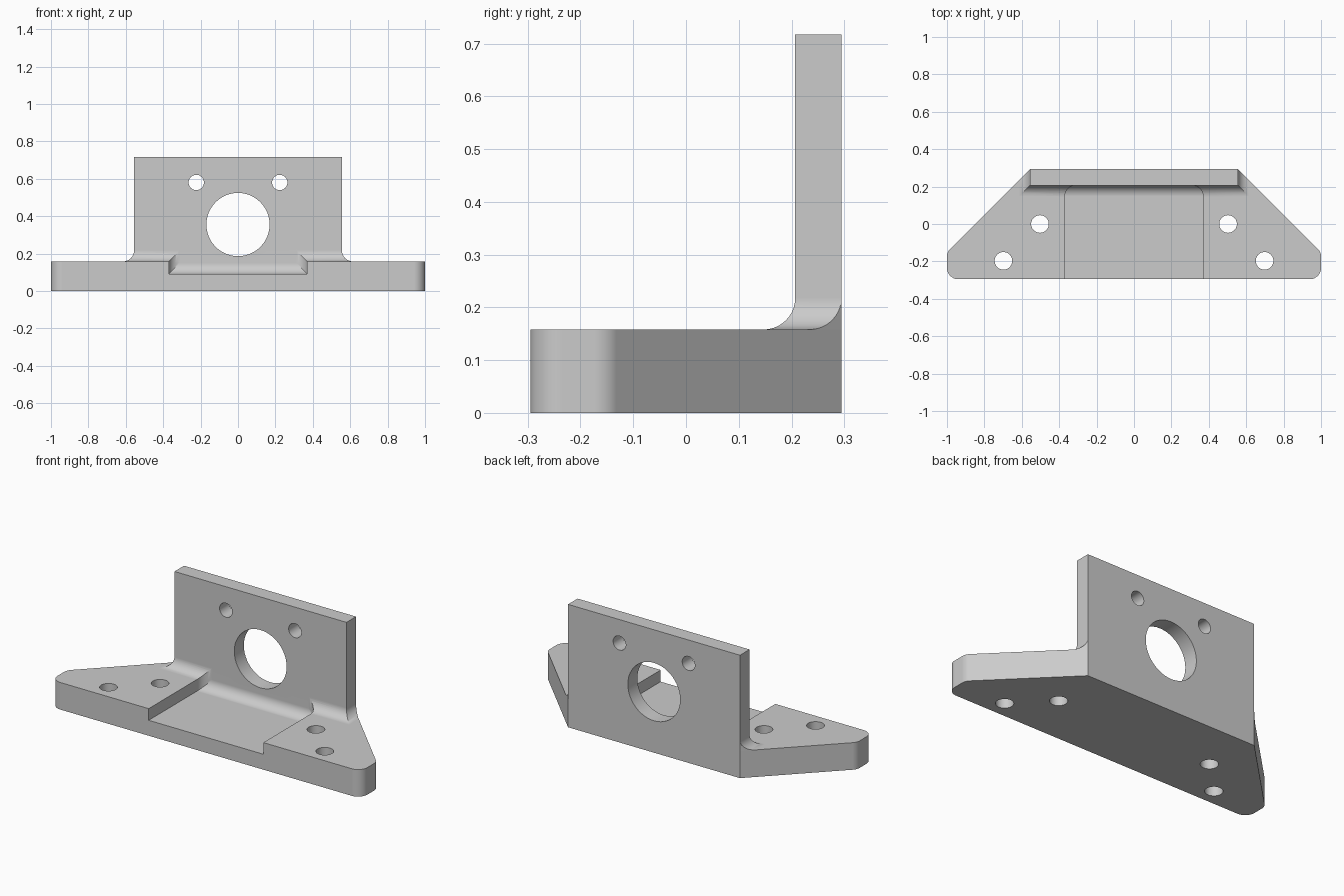
import bpy, bmesh
from math import sin, cos, tan, asin, pi, sqrt, radians
from mathutils import Vector

cube = bpy.data.objects.get("Cube")
if cube:
    bpy.data.objects.remove(cube, do_unlink=True)

# Main dimensions
BASE_TOP, TOP = 0.158, 0.717
FRONT, BACK = -0.295, 0.295
HALF_WALL, WALL_FRONT = 0.555, 0.207
R = 0.06
STEPS = 10

grey = bpy.data.materials.new("plain grey")
grey.use_nodes = True
grey.diffuse_color = (0.6, 0.6, 0.6, 1)
grey.node_tree.nodes["Principled BSDF"].inputs["Base Color"].default_value = grey.diffuse_color


def loft(name, rings):
    """Closed solid through rings given as (points, z)."""
    bm = bmesh.new()
    loops = [[bm.verts.new((x, y, z)) for x, y in pts] for pts, z in rings]
    for a, b in zip(loops, loops[1:]):
        for i in range(len(a)):
            j = (i + 1) % len(a)
            bm.faces.new((a[i], a[j], b[j], b[i]))
    bm.faces.new(loops[0][::-1])
    bm.faces.new(loops[-1])
    bmesh.ops.recalc_face_normals(bm, faces=bm.faces)
    mesh = bpy.data.meshes.new(name)
    bm.to_mesh(mesh)
    bm.free()
    mesh.materials.append(grey)
    obj = bpy.data.objects.new(name, mesh)
    bpy.context.collection.objects.link(obj)
    return obj


def rounded(prev, corner, nxt, r):
    """Arc that rounds a corner of an outline."""
    p = Vector(corner)
    a, b = (Vector(prev) - p).normalized(), (Vector(nxt) - p).normalized()
    half = a.angle(b) / 2
    centre = p + (a + b).normalized() * (r / sin(half))
    start = p + a * (r / tan(half)) - centre
    end = p + b * (r / tan(half)) - centre
    return [centre + start.lerp(end, i / STEPS).normalized() * r
            for i in range(STEPS + 1)]


def flare(t):
    """Sideways reach of a concave fillet at fraction t of its height."""
    return R * (1 - sqrt(max(0, 1 - (1 - t) ** 2)))


def combine(obj, other, operation):
    mod = obj.modifiers.new("combine", 'BOOLEAN')
    mod.operation, mod.solver, mod.object = operation, 'EXACT', other
    bpy.context.view_layer.objects.active = obj
    bpy.ops.object.modifier_apply(modifier=mod.name)
    bpy.data.objects.remove(other, do_unlink=True)


def drill(obj, x, y, z, r, along_y=False):
    bpy.ops.mesh.primitive_cylinder_add(
        vertices=48, radius=r, depth=0.6, location=(x, y, z),
        rotation=(pi / 2 if along_y else 0, 0, 0))
    cutter = bpy.context.object
    cutter.data.materials.append(grey)
    combine(obj, cutter, 'DIFFERENCE')


# Base: trapezoid with rounded front and side corners
front, side, rear = (1, FRONT), (1, -0.15), (HALF_WALL, BACK)
right = rounded((0, FRONT), front, side, R) + rounded(front, side, rear, R) + [Vector(rear)]
outline = right + [Vector((-p.x, p.y)) for p in reversed(right)]
bracket = loft("mounting_bracket", [(outline, 0), (outline, BASE_TOP)])

# Upright wall, flaring into the base and trimmed by its slanted sides
fillet = [(1 - cos(i / STEPS * pi / 2)) for i in range(STEPS + 1)]


def wall_ring(o):
    w, e = HALF_WALL + o, 0.0005
    half = [(w, WALL_FRONT - o), (w, BACK - o - e), (HALF_WALL, BACK)]
    return half + [(-x, y) for x, y in reversed(half)]


rings = [(wall_ring(flare(t)), BASE_TOP + R * t) for t in fillet]
wall = loft("upright_wall", rings + [(wall_ring(0), TOP)])
combine(bracket, wall, 'UNION')

# Shallow pocket: rounded rear corners and a fillet where floor meets wall
POCKET, FLOOR = 0.37, 0.09
cy = WALL_FRONT + 0.0002 - R


def pocket_ring(o):
    end = max(0.02, asin(1 - o / R))
    half = [(POCKET, -0.4)]
    for i in range(STEPS + 1):
        a = end * i / STEPS
        half.append((POCKET - R + R * cos(a), cy + R * sin(a)))
    return half + [(-x, y) for x, y in reversed(half)]


rings = [(pocket_ring(flare(t)), FLOOR + R * t) for t in fillet]
pocket = loft("pocket_cutter", rings + [(pocket_ring(0), 0.23)])
combine(bracket, pocket, 'DIFFERENCE')

# Bolt holes in base and wall, and the large round opening
for s in (-1, 1):
    drill(bracket, s * 0.503, 0, 0.1, 0.047)
    drill(bracket, s * 0.698, -0.197, 0.1, 0.047)
    drill(bracket, s * 0.223, 0.25, 0.58, 0.041, True)
drill(bracket, 0, 0.25, 0.355, 0.169, True)

# Smooth the rounded surfaces, keep flat faces flat
bpy.ops.object.select_all(action='DESELECT')
bracket.select_set(True)
bpy.context.view_layer.objects.active = bracket
bpy.ops.object.shade_smooth_by_angle(angle=radians(25))
weighted = bracket.modifiers.new("flat faces", 'WEIGHTED_NORMAL')
weighted.keep_sharp = True
